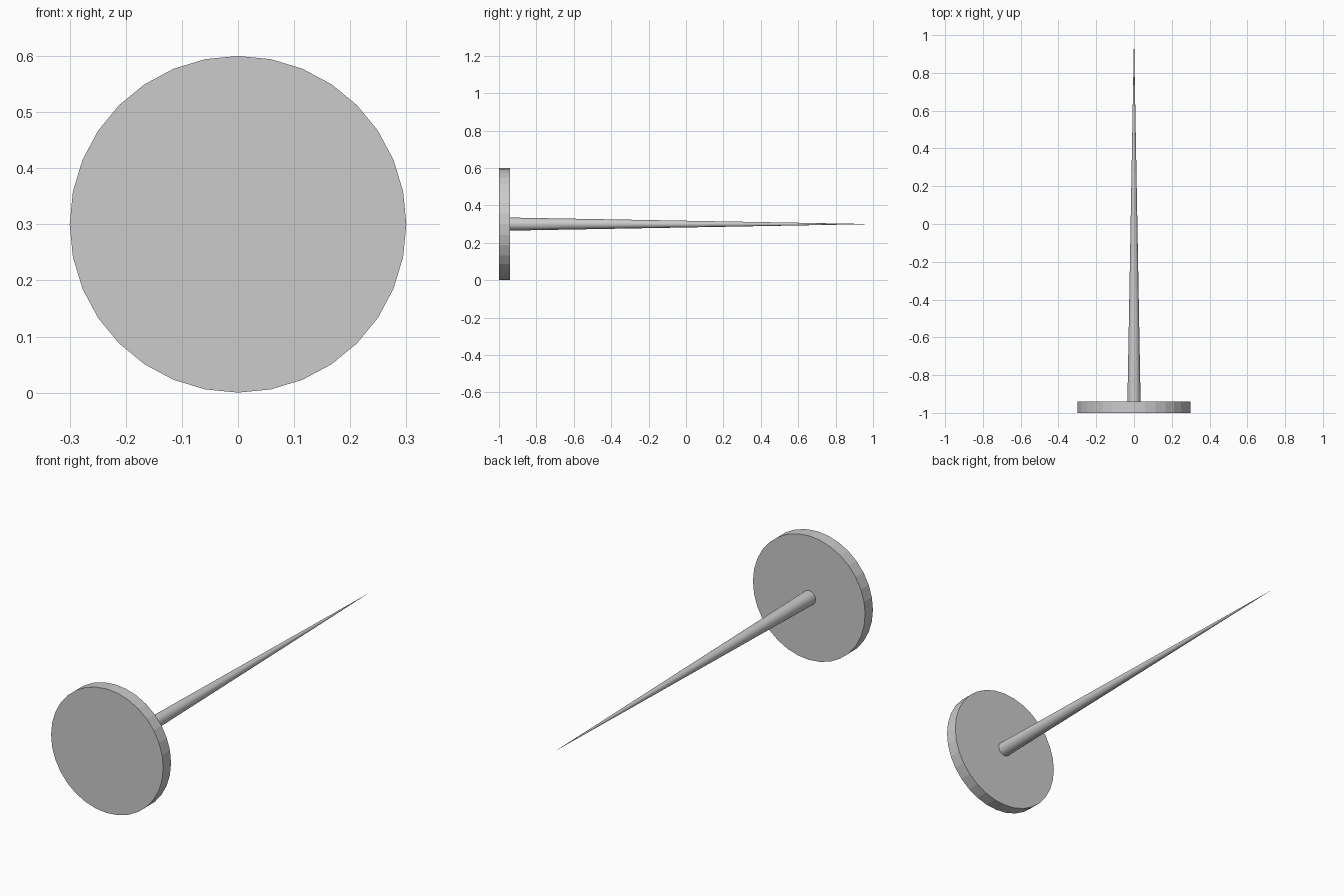
import bpy
import math

if "Cube" in bpy.data.objects:
    bpy.data.objects.remove(bpy.data.objects["Cube"])

CENTRE_Z = 0.30
SIDES = 32


def round_part(name, y0, y1, r0, r1):
    """Round part along +y, from radius r0 at y0 to radius r1 at y1."""
    bpy.ops.mesh.primitive_cone_add(
        vertices=SIDES, radius1=r0, radius2=r1, depth=y1 - y0,
        location=(0, (y0 + y1) / 2, CENTRE_Z),
        rotation=(-math.pi / 2, 0, 0))
    part = bpy.context.object
    part.name = name
    return part


# Flat round head
round_part("pin_head", -1.0, -0.94, 0.30, 0.30)

# Long tapering spike, base seated in the head
round_part("pin_spike", -0.945, 1.0, 0.035, 0.0)
